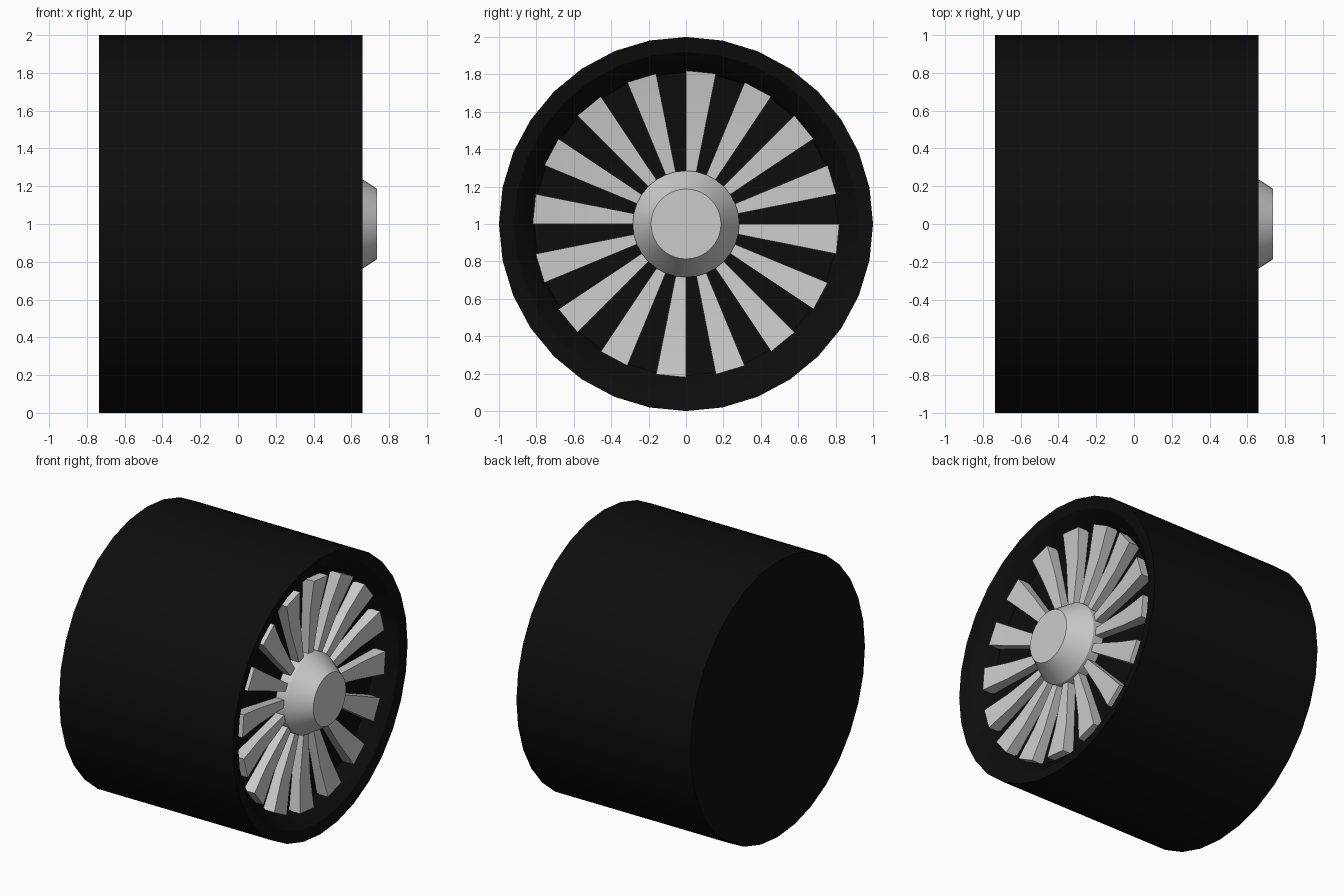
import bpy, bmesh
from math import sin, cos, pi

if "Cube" in bpy.data.objects:
    bpy.data.objects.remove(bpy.data.objects["Cube"])

SIDES = 32
AXIS_Z = 1.0


def point(x, r, step):
    """Point at radius r around the wheel axis, step counted from the top."""
    a = 2 * pi * step / SIDES
    return (x, r * sin(a), AXIS_Z + r * cos(a))


def finish(name, bm, material=None):
    bmesh.ops.recalc_face_normals(bm, faces=bm.faces[:])
    mesh = bpy.data.meshes.new(name)
    bm.to_mesh(mesh)
    bm.free()
    obj = bpy.data.objects.new(name, mesh)
    bpy.context.collection.objects.link(obj)
    if material:
        mesh.materials.append(material)
    bpy.ops.object.select_all(action='DESELECT')
    obj.select_set(True)
    bpy.context.view_layer.objects.active = obj
    bpy.ops.object.shade_smooth_by_angle(angle=pi / 7)
    return obj


def lathe(name, profile, material=None):
    """Spin an (x, radius) profile about the axis and cap both ends."""
    bm = bmesh.new()
    rings = [[bm.verts.new(point(x, r, i)) for i in range(SIDES)] for x, r in profile]
    for a, b in zip(rings, rings[1:]):
        for i in range(SIDES):
            j = (i + 1) % SIDES
            bm.faces.new((a[i], a[j], b[j], b[i]))
    bm.faces.new(rings[0])
    bm.faces.new(rings[-1])
    return finish(name, bm, material)


black = bpy.data.materials.new("black_rubber")
black.diffuse_color = (0.004, 0.004, 0.004, 1)
black.use_nodes = True
black.node_tree.nodes["Principled BSDF"].inputs["Base Color"].default_value = black.diffuse_color

# Wide tyre: flat back, dished front
lathe("tyre", [(-0.735, 1.0), (0.66, 1.0), (0.645, 0.92), (0.56, 0.83),
               (0.52, 0.81), (0.50, 0.25)], black)

# Tapered hub
lathe("hub", [(0.49, 0.285), (0.585, 0.285), (0.735, 0.187)])

# Sixteen raised spokes, each filling every other sector of the wheel
bm = bmesh.new()
section = [(0.49, 0.27), (0.565, 0.27), (0.58, 0.60), (0.61, 0.82), (0.49, 0.82)]
for k in range(0, SIDES, 2):
    sides = [[bm.verts.new(point(x, r, s)) for x, r in section] for s in (k, k + 1)]
    n = len(section)
    for i in range(n):
        j = (i + 1) % n
        bm.faces.new((sides[0][i], sides[0][j], sides[1][j], sides[1][i]))
    bm.faces.new(sides[0])
    bm.faces.new(sides[1])
finish("spokes", bm)
